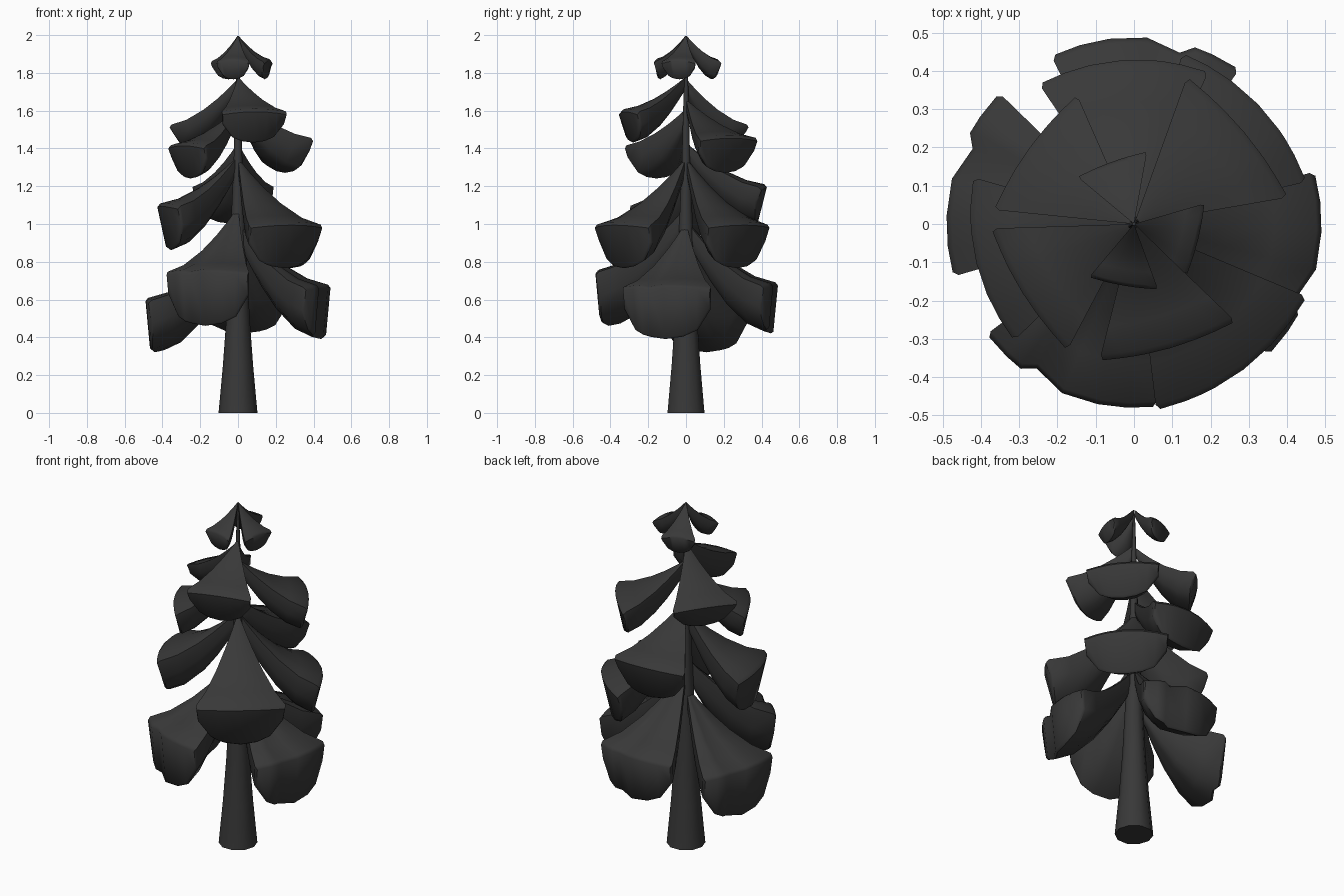
import bpy, bmesh, math

if "Cube" in bpy.data.objects:
    bpy.data.objects.remove(bpy.data.objects["Cube"])

mat = bpy.data.materials.new("charcoal")
mat.diffuse_color = (0.04, 0.04, 0.04, 1)
mat.use_nodes = True
mat.node_tree.nodes["Principled BSDF"].inputs["Base Color"].default_value = mat.diffuse_color


def finish(bm, name):
    bmesh.ops.recalc_face_normals(bm, faces=bm.faces)
    me = bpy.data.meshes.new(name)
    bm.to_mesh(me)
    bm.free()
    ob = bpy.data.objects.new(name, me)
    bpy.context.collection.objects.link(ob)
    me.materials.append(mat)
    bpy.ops.object.select_all(action='DESELECT')
    ob.select_set(True)
    bpy.context.view_layer.objects.active = ob
    bpy.ops.object.shade_smooth_by_angle(angle=math.radians(50))
    return ob


def skin(bm, rings):
    n = len(rings[0])
    for a, b in zip(rings, rings[1:]):
        for i in range(n):
            j = (i + 1) % n
            bm.faces.new((a[i], a[j], b[j], b[i]))
    bm.faces.new(rings[0])


# trunk: tapered pole
bm = bmesh.new()
rings = []
for z, r in [(0, .103), (.25, .08), (.5, .062), (.9, .042), (1.3, .024), (1.75, .012), (1.97, .005)]:
    rings.append([bm.verts.new((r * math.cos(k * math.pi / 5), r * math.sin(k * math.pi / 5), z))
                  for k in range(10)])
skin(bm, rings)
bm.faces.new(rings[-1])
finish(bm, "trunk")


def branch(name, az, R, apex, top, bottom, bow, notch, pull):
    """Drooping fan: flat wedge on top, rounded belly below, softened rim."""
    bm = bmesh.new()
    T = top - bottom
    rim = min(.016, T * .1)
    S = [-1, -.72, -.52, -.38, 0, .4, .72, 1]
    rings = []
    for t, soft in ((.02, 0), (.15, 0), (.3, 0), (.5, 0), (.75, 0), (1 - .8 * rim / R, 0), (1, 1)):
        half = math.radians(30.2 - 1.3 * soft)
        ztop = top + (apex - top) * max(0, 1 - t) ** 1.65
        upper, lower = [], []
        for s in S:
            a = math.radians(az) + s * half
            # blend of straight chord and full arc at the outer edge
            r = R * t * (bow + (1 - bow) * math.cos(half) / math.cos(s * half))
            dip = notch * t if s == -.38 else 0
            r -= dip
            z = ztop - .015 * t * s * s - dip * .4
            d = T * (1 - .65 * (1 - t) ** 2) * (.46 + .54 * math.sqrt(1 - s * s))
            rb = r * (1 - pull * d / T)
            upper.append(bm.verts.new((r * math.cos(a), r * math.sin(a), z - rim * soft)))
            lower.append(bm.verts.new((rb * math.cos(a), rb * math.sin(a), ztop - d + rim * .6 * soft)))
        rings.append(upper + lower[::-1])
    skin(bm, rings)
    # outer end face as strips between top and belly
    end, n = rings[-1], len(rings[-1])
    for i in range(len(S) - 1):
        bm.faces.new((end[i], end[i + 1], end[n - 2 - i], end[n - 1 - i]))
    finish(bm, name)


# tiers: edge bow, notch, belly pull-in, then azimuth, radius, root height, tip top, tip bottom
tiers = {
    "crown_branch": (.25, 0, .1, [(110, .19, 2, 1.875, 1.765), (-14, .19, 2, 1.875, 1.765),
                                  (-100, .18, 2, 1.875, 1.765)]),
    "upper_branch": (.4, 0, .1, [(144, .365, 1.77, 1.54, 1.40), (40, .405, 1.66, 1.47, 1.27),
                                 (212, .37, 1.61, 1.43, 1.24), (-74, .365, 1.78, 1.61, 1.43)]),
    "middle_branch": (.8, 0, .11, [(94, .44, 1.43, 1.21, 1.00), (194, .435, 1.36, 1.11, .86),
                                   (-53, .488, 1.35, 1.01, .765), (44, .462, 1.35, 1.01, .765)]),
    "lower_branch": (1, .025, .05, [(-14, .49, 1.01, .68, .39), (-113, .48, 1.09, .76, .46),
                                    (166, .49, .92, .61, .32), (86, .488, 1.02, .69, .42)]),
}
for name, (bow, notch, pull, rows) in tiers.items():
    for i, row in enumerate(rows):
        branch(f"{name}_{i + 1}", *row, bow, notch, pull)
